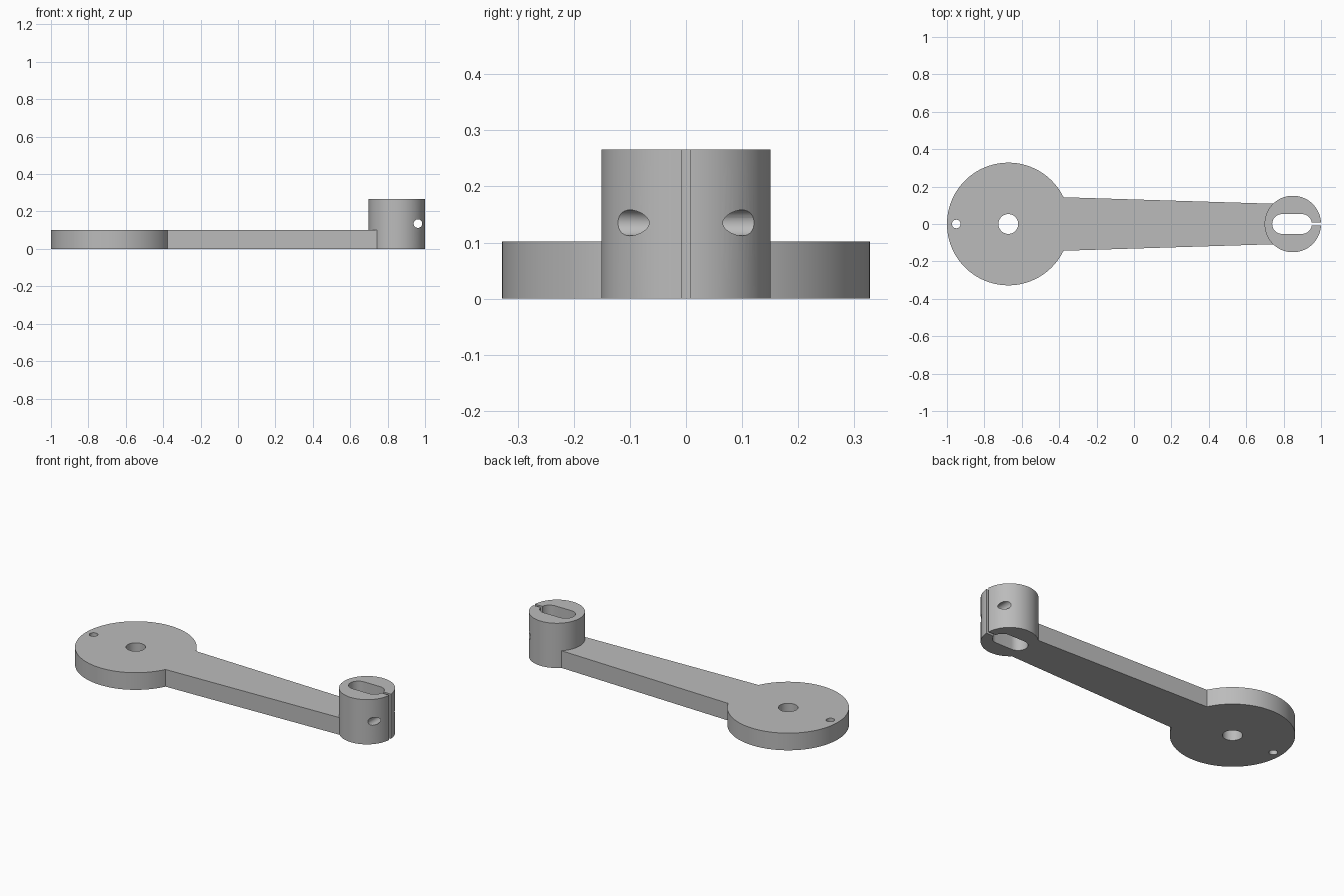
import bpy, bmesh, math

cube = bpy.data.objects.get("Cube")
if cube:
    bpy.data.objects.remove(cube, do_unlink=True)

DISC_X, DISC_R, PLATE_H = -0.672, 0.328, 0.102
BOSS_X, BOSS_R, BOSS_H = 0.849, 0.151, 0.266

grey = bpy.data.materials.new("plain grey")
grey.use_nodes = True
colour = (0.5, 0.5, 0.5, 1)
grey.diffuse_color = colour
grey.node_tree.nodes["Principled BSDF"].inputs["Base Color"].default_value = colour


def prism(name, outline, z0, z1):
    """Extrude a flat outline upward into a solid."""
    bm = bmesh.new()
    base = bm.faces.new([bm.verts.new((x, y, z0)) for x, y in outline])
    top = bmesh.ops.extrude_face_region(bm, geom=[base])["geom"]
    verts = [v for v in top if isinstance(v, bmesh.types.BMVert)]
    bmesh.ops.translate(bm, vec=(0, 0, z1 - z0), verts=verts)
    bmesh.ops.recalc_face_normals(bm, faces=bm.faces)
    mesh = bpy.data.meshes.new(name)
    bm.to_mesh(mesh)
    bm.free()
    mesh.materials.append(grey)
    obj = bpy.data.objects.new(name, mesh)
    bpy.context.collection.objects.link(obj)
    return obj


def arc(cx, r, start=0, sweep=2 * math.pi, n=96):
    count = n if sweep >= 2 * math.pi else n + 1
    return [(cx + r * math.cos(start + sweep * i / n),
             r * math.sin(start + sweep * i / n)) for i in range(count)]


def combine(target, others, operation):
    for other in others:
        mod = target.modifiers.new(other.name, "BOOLEAN")
        mod.operation, mod.object, mod.solver = operation, other, "EXACT"
    bpy.context.view_layer.update()
    result = bpy.data.meshes.new_from_object(
        target.evaluated_get(bpy.context.evaluated_depsgraph_get()))
    target.modifiers.clear()
    target.data = result
    for other in others:
        bpy.data.objects.remove(other, do_unlink=True)


# Solid body: round plate, tapered arm and clamp boss
lever = prism("crank_lever", arc(DISC_X, DISC_R), 0, PLATE_H)
arm = prism("tapered_arm", [(DISC_X + 0.1, -0.149), (BOSS_X, -0.105),
                            (BOSS_X, 0.105), (DISC_X + 0.1, 0.149)], 0, PLATE_H)
boss = prism("clamp_boss", arc(BOSS_X, BOSS_R), 0, BOSS_H)
combine(lever, [arm, boss], "UNION")

# Openings: shaft hole, pin hole, rounded slot, clamp slit, cross screw hole
shaft_hole = prism("shaft_hole", arc(DISC_X, 0.053, n=48), -0.1, 0.4)
pin_hole = prism("pin_hole", arc(-0.95, 0.023, n=32), -0.1, 0.4)
half = math.pi / 2
slot = prism("rounded_slot", arc(0.898, 0.053, -half, math.pi, 24)
             + arc(0.792, 0.053, half, math.pi, 24), -0.1, 0.4)
slit = prism("clamp_slit", [(0.9, -0.008), (1.1, -0.008),
                            (1.1, 0.008), (0.9, 0.008)], -0.1, 0.4)
screw_hole = prism("screw_hole", arc(0, 0.023, n=32), -0.3, 0.3)
screw_hole.rotation_euler.x = half
screw_hole.location = (0.962, 0, 0.135)
combine(lever, [shaft_hole, pin_hole, slot, slit, screw_hole], "DIFFERENCE")

# Smooth curved walls, crisp rims
bpy.ops.object.select_all(action="DESELECT")
lever.select_set(True)
bpy.context.view_layer.objects.active = lever
bpy.ops.object.shade_smooth_by_angle(angle=math.radians(30))
